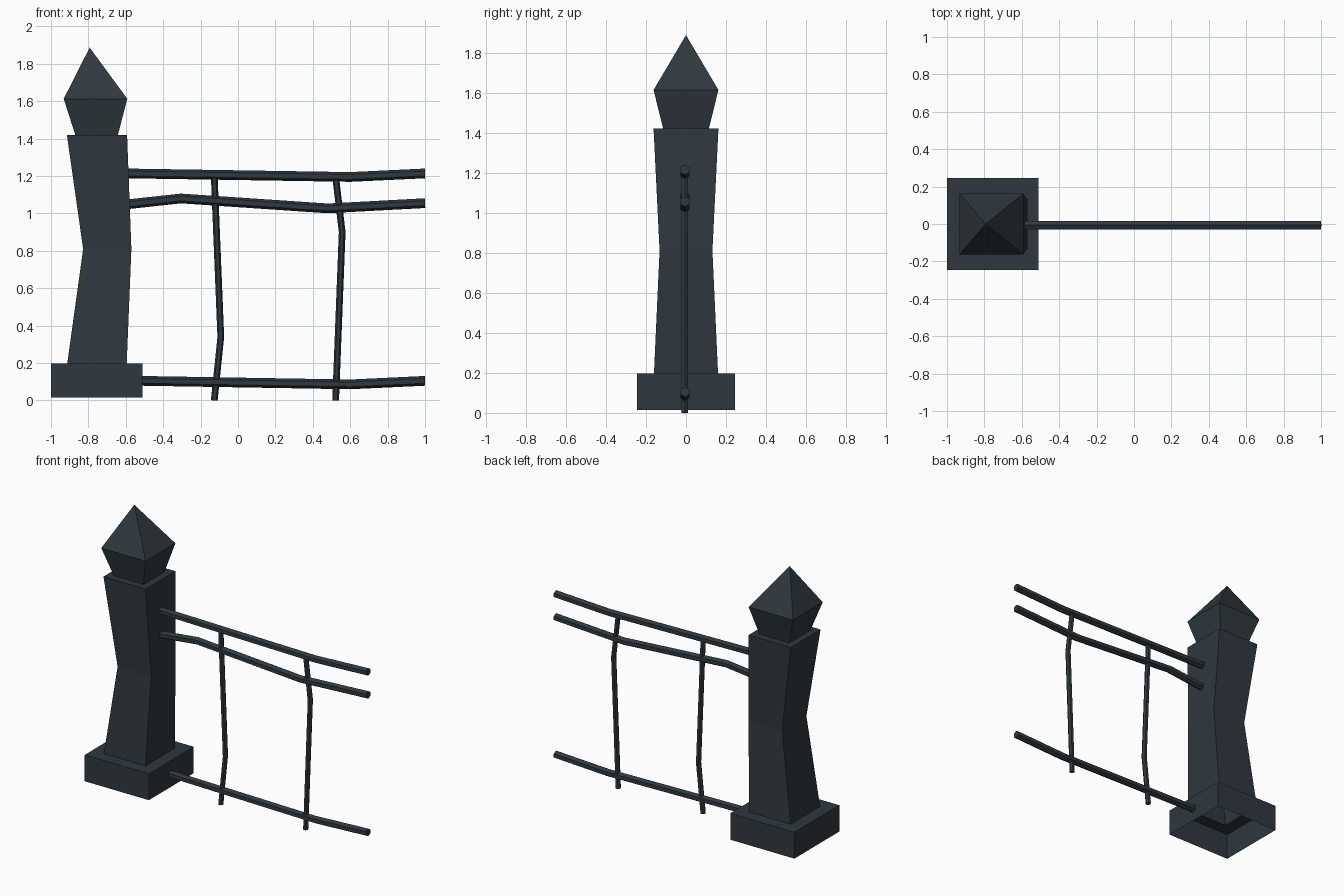
import bpy, bmesh, math
from mathutils import Vector

if "Cube" in bpy.data.objects:
    bpy.data.objects.remove(bpy.data.objects["Cube"])

iron = bpy.data.materials.new("dark_slate_iron")
iron.diffuse_color = (0.029, 0.040, 0.049, 1)
iron.use_nodes = True
iron.node_tree.nodes["Principled BSDF"].inputs["Base Color"].default_value = iron.diffuse_color


def finish(name, bm):
    bmesh.ops.recalc_face_normals(bm, faces=bm.faces)
    me = bpy.data.meshes.new(name)
    bm.to_mesh(me)
    bm.free()
    me.materials.append(iron)
    ob = bpy.data.objects.new(name, me)
    bpy.context.collection.objects.link(ob)
    return ob


def bridge(bm, a, b):
    n = len(a)
    for i in range(n):
        bm.faces.new((a[i], a[(i + 1) % n], b[(i + 1) % n], b[i]))


def stack(name, rings, apex=None):
    """Hollow square column; each ring is (x min, x max, half depth, z)."""
    bm = bmesh.new()
    prev = None
    for x0, x1, h, z in rings:
        ring = [bm.verts.new(c) for c in
                ((x0, -h, z), (x1, -h, z), (x1, h, z), (x0, h, z))]
        if prev:
            bridge(bm, prev, ring)
        prev = ring
    if apex:
        tip = bm.verts.new(apex)
        for i in range(4):
            bm.faces.new((prev[i], prev[(i + 1) % 4], tip))
    return finish(name, bm)


def bar(name, pts, r, sides=6, y=-0.006):
    """Mitred hexagonal bar along (x, z) points."""
    bm = bmesh.new()
    p = [Vector((x, y, z)) for x, z in pts]
    rings = []
    for i, c in enumerate(p):
        t = (p[min(i + 1, len(p) - 1)] - p[max(i - 1, 0)]).normalized()
        side = Vector((0, 1, 0))
        up = side.cross(t)
        rings.append([bm.verts.new(c + r * (math.cos(a) * up + math.sin(a) * side))
                      for a in (2 * math.pi * k / sides for k in range(sides))])
    for a, b in zip(rings, rings[1:]):
        bridge(bm, a, b)
    bm.faces.new(rings[0])
    bm.faces.new(rings[-1])
    return finish(name, bm)


# Pillar: open-bottomed plinth, pinched shaft, pointed finial
foot = (-0.913, -0.595, 0.16, 0.197)
head = (-0.915, -0.593, 0.162, 1.42)
neck = (-0.87, -0.642, 0.114, 1.42)
stack("plinth", [(-1.0, -0.51, 0.245, 0.015), (-1.0, -0.51, 0.245, 0.197), foot])
stack("pillar_shaft", [foot, (-0.828, -0.57, 0.132, 0.81), head, neck])
stack("finial", [neck, (-0.932, -0.592, 0.162, 1.613)], apex=(-0.793, 0, 1.887))

# Bent horizontal rails
bar("top_rail", [(-0.6, 1.214), (0.6, 1.195), (1.0, 1.214)], 0.026)
bar("middle_rail", [(-0.6, 1.048), (-0.305, 1.08), (0.48, 1.027), (1.0, 1.055)], 0.026)
bar("bottom_rail", [(-0.52, 0.105), (0.6, 0.086), (1.0, 0.105)], 0.026)

# Crooked uprights
bar("left_upright", [(-0.127, 0.0), (-0.092, 0.34), (-0.127, 1.2)], 0.018)
bar("right_upright", [(0.522, 0.0), (0.557, 0.90), (0.522, 1.195)], 0.018)
